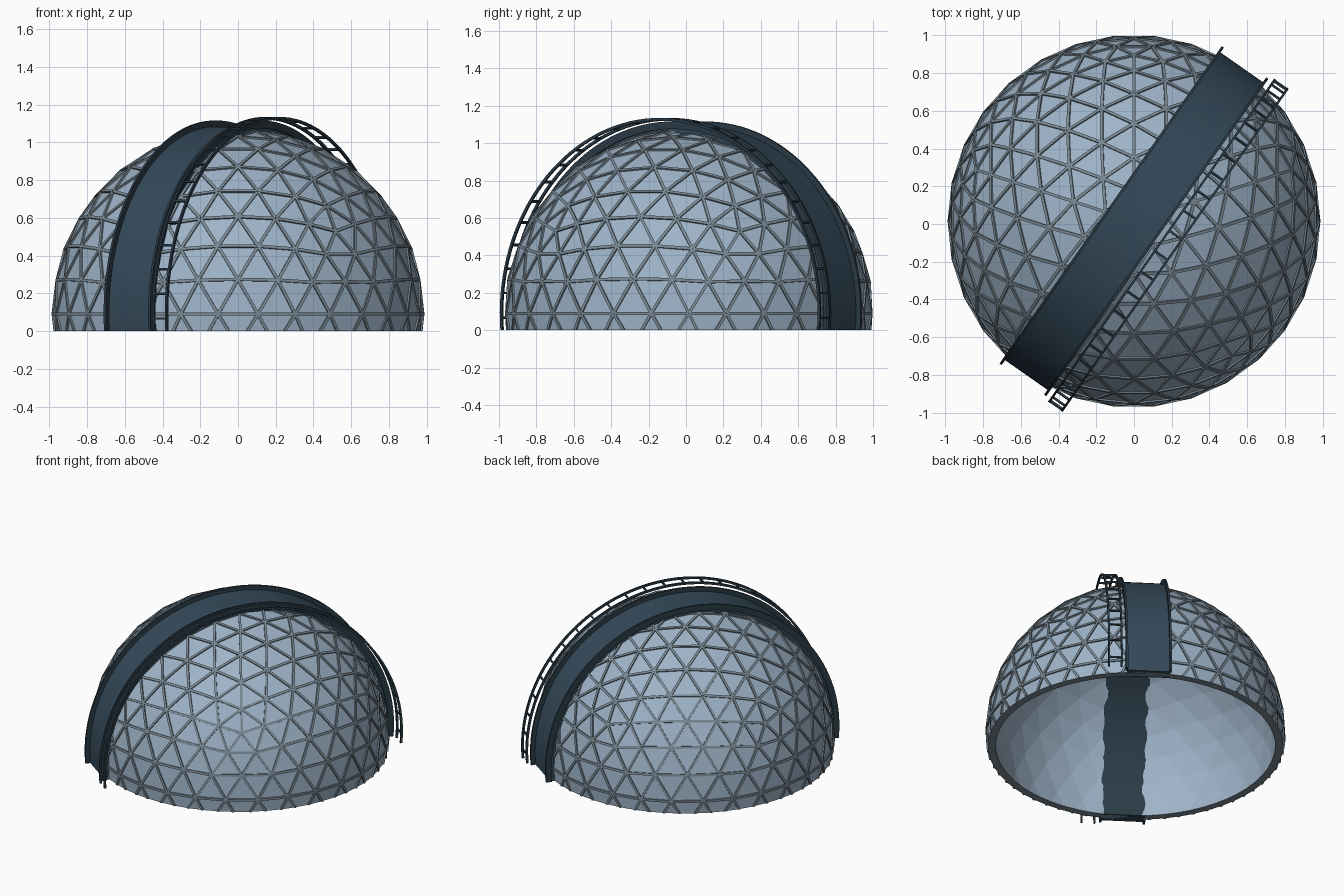
import bpy, bmesh, math
from mathutils import Vector, Matrix

if "Cube" in bpy.data.objects:
    bpy.data.objects.remove(bpy.data.objects["Cube"])

CENTRE = Vector((0, 0.015, 0.09))      # centre of the dome sphere
PANEL_R, INNER = 0.979, 0.946          # panel radius, inner shell ratio
FREQ = 6                               # geodesic frequency
A = math.radians(55)                   # heading of the arch
ALONG = Vector((math.cos(A), math.sin(A), 0))
ACROSS = Vector((math.sin(A), -math.cos(A), 0))


def material(name, rgb):
    m = bpy.data.materials.new(name)
    m.diffuse_color = (*rgb, 1)
    m.use_nodes = True
    m.node_tree.nodes["Principled BSDF"].inputs["Base Color"].default_value = m.diffuse_color
    return m


PANEL = material("pale blue panel", (0.342, 0.456, 0.580))
STRUT = material("grey strut", (0.190, 0.247, 0.292))
SLATE = material("dark slate blue", (0.034, 0.067, 0.100))
IRON = material("dark iron", (0.024, 0.044, 0.063))


def finish(bm, name, mats, smooth=False):
    me = bpy.data.meshes.new(name)
    bm.to_mesh(me)
    bm.free()
    ob = bpy.data.objects.new(name, me)
    bpy.context.collection.objects.link(ob)
    for m in mats:
        me.materials.append(m)
    if smooth:
        bpy.ops.object.select_all(action='DESELECT')
        ob.select_set(True)
        bpy.context.view_layer.objects.active = ob
        bpy.ops.object.shade_smooth_by_angle(angle=math.radians(30))
    return ob


def cut_ground(bm):
    bmesh.ops.bisect_plane(bm, geom=bm.verts[:] + bm.edges[:] + bm.faces[:], dist=1e-5,
                           plane_co=(0, 0, 0), plane_no=(0, 0, 1), clear_inner=True)


def box(bm, mid, ax, ay, az, size):
    """Box centred on mid, with unit axes ax, ay, az."""
    rot = Matrix((ax, ay, az)).transposed().to_4x4()
    mat = Matrix.Translation(mid) @ rot @ Matrix.Diagonal((*size, 1))
    bmesh.ops.create_cube(bm, size=1, matrix=mat)


def geodesic():
    """Icosahedron with a vertex at the pole, split evenly and made round."""
    def ring(h, start):
        w = math.sqrt(1 - h * h)
        return [Vector((w * math.cos(math.radians(start + 72 * k)),
                        w * math.sin(math.radians(start + 72 * k)), h)) for k in range(5)]
    up, lo = ring(5 ** -0.5, 18), ring(-5 ** -0.5, 54)
    n, s = Vector((0, 0, 1)), Vector((0, 0, -1))
    tris = []
    for k in range(5):
        j = (k + 1) % 5
        tris += [(n, up[k], up[j]), (up[k], lo[k], up[j]), (lo[k], lo[j], up[j]), (s, lo[j], lo[k])]
    bm = bmesh.new()
    for a, b, c in tris:
        grid = {}
        for i in range(FREQ + 1):
            for j in range(FREQ + 1 - i):
                p = (a * (FREQ - i - j) + b * i + c * j).normalized()
                grid[i, j] = bm.verts.new(CENTRE + p * PANEL_R)
        for i in range(FREQ):
            for j in range(FREQ - i):
                bm.faces.new((grid[i, j], grid[i + 1, j], grid[i, j + 1]))
                if i + j < FREQ - 1:
                    bm.faces.new((grid[i + 1, j], grid[i + 1, j + 1], grid[i, j + 1]))
    bmesh.ops.remove_doubles(bm, verts=bm.verts[:], dist=1e-4)
    cut_ground(bm)
    return bm


# Dome shell: outer panels, inner skin and base rim
dome = geodesic()
bars = [(e.verts[0].co.copy(), e.verts[1].co.copy()) for e in dome.edges if not e.is_boundary]
rim = [e for e in dome.edges if e.is_boundary]
dup = bmesh.ops.duplicate(dome, geom=dome.verts[:] + dome.edges[:] + dome.faces[:])
vmap = dup["vert_map"]
inner = [g for g in dup["geom"] if isinstance(g, bmesh.types.BMVert)]
for v in inner:
    on_ground = abs(v.co.z) < 1e-4
    v.co = CENTRE + (v.co - CENTRE) * INNER
    if on_ground:
        v.co.z = 0
bmesh.ops.reverse_faces(dome, faces=[g for g in dup["geom"] if isinstance(g, bmesh.types.BMFace)])
for e in rim:
    a, b = e.verts
    f = dome.faces.new((a, b, vmap[b], vmap[a]))
    f.normal_update()
    if f.normal.z > 0:
        f.normal_flip()
    f.material_index = 1
finish(dome, "dome_shell", [PANEL, STRUT])

# Raised struts along every panel edge
bm = bmesh.new()
for a, b in bars:
    d = b - a
    if d.length < 0.01:
        continue
    mid = (a + b) / 2
    ax = d.normalized()
    out = mid - CENTRE
    out = (out - ax * out.dot(ax)).normalized()
    box(bm, mid, ax, out.cross(ax), out, (d.length, 0.016, 0.017))
cut_ground(bm)
finish(bm, "dome_struts", [STRUT])


def arc_point(t, r, f):
    """Point on an arc over the dome: t across, r radius, f from 0 to 1."""
    a0 = -math.asin(CENTRE.z / r)
    a = a0 + (math.pi - 2 * a0) * f
    return CENTRE + ACROSS * t + ALONG * (r * math.cos(a)) + Vector((0, 0, r * math.sin(a)))


def arc_bar(name, t0, t1, r0, r1, mat, segs=72):
    """Rectangular bar bent over the dome down to the ground on both ends."""
    bm = bmesh.new()
    rings = [[bm.verts.new(arc_point(t, r, i / segs))
              for t, r in ((t0, r0), (t1, r0), (t1, r1), (t0, r1))] for i in range(segs + 1)]
    for p, q in zip(rings, rings[1:]):
        for k in range(4):
            m = (k + 1) % 4
            bm.faces.new((p[k], p[m], q[m], q[k]))
    bm.faces.new(rings[0])
    bm.faces.new(rings[-1])
    bmesh.ops.recalc_face_normals(bm, faces=bm.faces[:])
    finish(bm, name, [mat], smooth=True)


# Shutter band, its dark lining inside the dome, and a raised rail on each side
arc_bar("shutter_band", -0.141, 0.141, 0.935, 0.995, SLATE)
arc_bar("shutter_lining", -0.145, 0.145, 0.912, 0.935, IRON)
for side, name in ((-1, "left"), (1, "right")):
    arc_bar(name + "_shutter_rail", *sorted((side * 0.137, side * 0.151)), 0.985, 1.026, IRON)

# Curved ladder beside the band
for t, name in ((0.181, "inner"), (0.264, "outer")):
    arc_bar(name + "_ladder_rail", t - 0.006, t + 0.006, 1.030, 1.045, IRON)
bm = bmesh.new()
RUNGS = 26
for i in range(RUNGS):
    p = arc_point(0.2225, 1.038, (i + 0.5) / RUNGS)
    out = (p - CENTRE - ACROSS * 0.2225).normalized()
    box(bm, p, ACROSS, out.cross(ACROSS), out, (0.076, 0.011, 0.011))
finish(bm, "ladder_rungs", [IRON])
